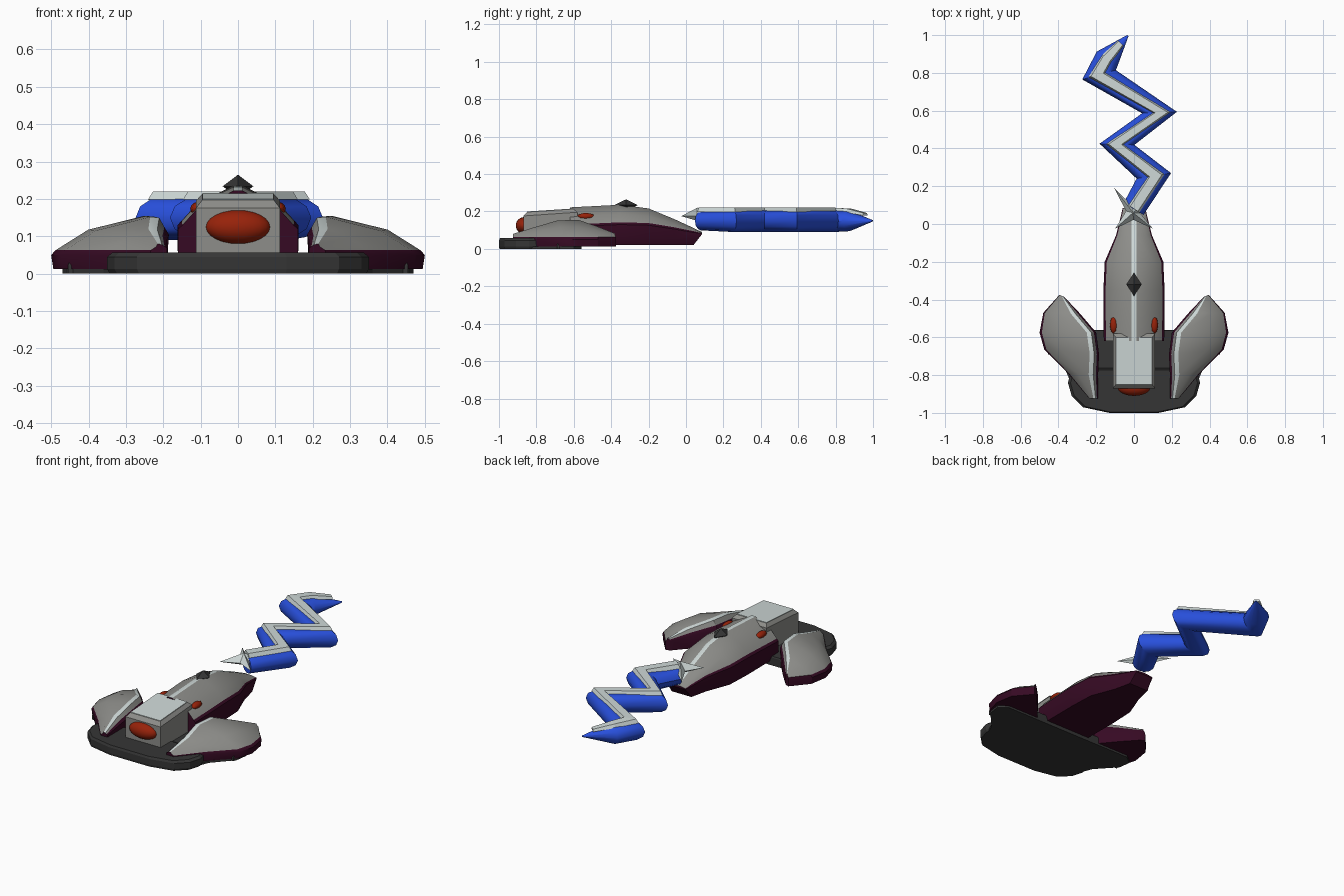
import bpy, bmesh, math
from mathutils import Vector

if "Cube" in bpy.data.objects:
    bpy.data.objects.remove(bpy.data.objects["Cube"])

def material(name, rgb):
    m = bpy.data.materials.new(name)
    m.diffuse_color = (*rgb, 1)
    m.use_nodes = True
    m.node_tree.nodes["Principled BSDF"].inputs["Base Color"].default_value = m.diffuse_color
    return m

GREY = material("warm grey", (0.27, 0.27, 0.255))
LIGHT = material("pale grey", (0.62, 0.69, 0.68))
PURPLE = material("dark maroon", (0.037, 0.003, 0.017))
DARK = material("charcoal", (0.036, 0.036, 0.036))
RED = material("rust red", (0.31, 0.016, 0.003))
BLUE = material("bright blue", (0.022, 0.082, 0.74))

def finish(name, bm, mats, smooth=0):
    bmesh.ops.recalc_face_normals(bm, faces=bm.faces)
    me = bpy.data.meshes.new(name)
    bm.to_mesh(me)
    bm.free()
    for m in mats:
        me.materials.append(m)
    if smooth:
        me.shade_smooth()
        me.set_sharp_from_angle(angle=math.radians(smooth))
    ob = bpy.data.objects.new(name, me)
    bpy.context.collection.objects.link(ob)
    return ob

def loft(name, rings, mats, strips=None, smooth=0):
    """Skin closed rings; strips gives the material index of each ring segment."""
    bm = bmesh.new()
    vs = [[bm.verts.new(p) for p in r] for r in rings]
    n = len(vs[0])
    for a, b in zip(vs, vs[1:]):
        for i in range(n):
            j = (i + 1) % n
            f = bm.faces.new((a[i], a[j], b[j], b[i]))
            f.material_index = strips[i] if strips else 0
    for r in (vs[0], vs[-1]):
        bm.faces.new(r)
    return finish(name, bm, mats, smooth)

def slab(name, outline, levels, mat, centre=(0, 0)):
    """Stack of scaled outlines; levels are (z, scale)."""
    cx, cy = centre
    return loft(name, [[(cx + (x - cx) * s, cy + (y - cy) * s, z) for x, y in outline]
                       for z, s in levels], [mat])

def mirrored(half):
    return half + [(-x, y) for x, y in reversed(half)]

def rect(x0, x1, y0, y1):
    return [(x0, y0), (x1, y0), (x1, y1), (x0, y1)]

def ellipsoid(name, loc, size, mat, u=16, v=10, smooth=45):
    bm = bmesh.new()
    bmesh.ops.create_uvsphere(bm, u_segments=u, v_segments=v, radius=1)
    for w in bm.verts:
        w.co = Vector([c * s + l for c, s, l in zip(w.co, size, loc)])
    return finish(name, bm, [mat], smooth)

# Base: front bumper slab, rear deck and thin sole
slab("front_bumper", mirrored([(0.13, -1.0), (0.27, -0.97), (0.33, -0.91), (0.35, -0.84), (0.33, -0.77)]),
     [(0.0, 0.98), (0.012, 1), (0.045, 1), (0.057, 0.96)], DARK, (0, -0.87))
slab("rear_deck", rect(-0.22, 0.22, -0.765, -0.56), [(0.0, 1), (0.045, 1), (0.052, 0.97)], DARK, (0, -0.66))
slab("sole", mirrored([(0.2, -0.975), (0.31, -0.9), (0.36, -0.78), (0.46, -0.67), (0.47, -0.6), (0.42, -0.56)]),
     [(0.0, 1), (0.012, 1)], DARK)

# Hull: maroon tub, grey upper faces, pale ridge
rings = []
for y, w, zb, zr, zt in [(-0.62, 0.16, 0.02, 0.13, 0.222), (-0.35, 0.162, 0.02, 0.142, 0.236),
                         (-0.2, 0.155, 0.02, 0.138, 0.216), (-0.06, 0.095, 0.02, 0.115, 0.158),
                         (0.04, 0.07, 0.02, 0.095, 0.112), (0.085, 0.06, 0.078, 0.084, 0.09)]:
    half = [(0.9 * w, zb), (w, zb + 0.35 * (zr - zb)), (w, zr - 0.1 * (zr - zb)),
            (0.93 * w, zr), (0.68 * w, zr + 0.48 * (zt - zr)), (0.012, zt)]
    rings.append([(x, y, z) for x, z in mirrored(half)])
loft("hull", rings, [PURPLE, GREY, LIGHT], [0, 0, 0, 1, 1, 2, 1, 1, 0, 0, 0, 0], 30)

# Engine box with sloping pale lid and big oval lamp; levels: z front, z back, half width, y range
def sloped(levels):
    return [[(x, y, zf if y == y0 else zb) for x, y in rect(-a, a, y0, y1)] for zf, zb, a, y0, y1 in levels]

loft("engine_box", sloped([(0.045, 0.045, 0.112, -0.87, -0.58), (0.176, 0.196, 0.112, -0.87, -0.58),
                           (0.197, 0.213, 0.096, -0.85, -0.6)]), [GREY])
loft("engine_lid", sloped([(0.195, 0.211, 0.095, -0.849, -0.601), (0.2, 0.216, 0.095, -0.849, -0.601)]), [LIGHT])
ellipsoid("front_lamp", (0, -0.865, 0.125), (0.087, 0.045, 0.045), RED, 24, 12)

# Fin diamond on the ridge
ellipsoid("ridge_diamond", (0, -0.32, 0.234), (0.041, 0.063, 0.031), DARK, 4, 2, 0)

# Side wings, lamps and skids
stations = [(0.19, -0.925, 0.235, -0.925, 0.078), (0.19, -0.8, 0.35, -0.79, 0.118),
            (0.185, -0.69, 0.475, -0.665, 0.15), (0.2, -0.575, 0.5, -0.575, 0.153),
            (0.285, -0.475, 0.48, -0.47, 0.118), (0.37, -0.385, 0.395, -0.375, 0.08)]
for side, s in (("right", 1), ("left", -1)):
    rings = []
    for xi, yi, xo, yo, zt in stations:
        w = math.hypot(xo - xi, yo - yi)
        t1, t2, t3 = min(0.012 / w, 0.15), min(0.026 / w, 0.3), min(0.05 / w, 0.55)
        h = zt - 0.06
        sect = [(0.02, 0.012), (0, 0.06 + 0.5 * h), (t1, 0.06 + 0.72 * h), (t2, zt), (t3, zt + 0.002),
                (0.67, 0.06 + 0.62 * h), (0.96, 0.063), (1, 0.05), (0.98, 0.012)]
        rings.append([(s * (xi + (xo - xi) * t), yi + (yo - yi) * t, z) for t, z in sect])
    loft(side + "_wing", rings, [PURPLE, GREY, LIGHT], [0, 0, 1, 2, 1, 1, 0, 0, 0], 30)
    ellipsoid(side + "_lamp", (s * 0.107, -0.535, 0.174), (0.021, 0.046, 0.018), RED, 8, 6)
    slab(side + "_skid", rect(s * 0.4, s * 0.455, -0.69, -0.6), [(0.0, 1), (0.022, 1), (0.03, 0.9)],
         DARK, (s * 0.428, -0.645))

# Zigzag bolt: mitred tube with pale strip on top
path = [(-0.002, 0.08, 0.85), (0.105, 0.255, 1), (-0.09, 0.422, 1), (0.135, 0.59, 1),
        (-0.185, 0.79, 1), (-0.142, 0.875, 0.92), (-0.032, 0.998, 0.06)]

def sweep(points, section, limit):
    """section holds (sideways, z) offsets; corners are mitred up to limit."""
    out = []
    P = [Vector(p[:2]) for p in points]
    for i, p in enumerate(P):
        d0 = (p - P[max(i - 1, 0)]).normalized()
        d1 = (P[min(i + 1, len(P) - 1)] - p).normalized()
        t = (d0 + d1).normalized()
        side = Vector((t.y, -t.x))
        k = min(1 / max(0.3, t.dot(d1 if d1.length else d0)), limit) * points[i][2]
        out.append([(p.x + side.x * u * k, p.y + side.y * u * k, 0.15 + z * points[i][2])
                    for u, z in section])
    return out

round_section = [(0.072 * math.cos(math.radians(a)), 0.06 * math.sin(math.radians(a)))
                 for a in range(0, 360, 30)]
loft("bolt", sweep(path, round_section, 1.28), [BLUE], smooth=35)
strip = [(0.0, 0.08, 1), (0.115, 0.255, 1), (-0.1, 0.422, 1), (0.145, 0.59, 1), (-0.195, 0.79, 1),
         (-0.145, 0.875, 0.92), (-0.07, 0.958, 0.6)]
loft("bolt_strip", sweep(strip, [(-0.034, 0.048), (0.034, 0.048), (0.024, 0.07), (-0.024, 0.07)], 1.4), [LIGHT])

# Muzzle spark: four-pointed star
bm = bmesh.new()
tips = [(-0.105, 0.19), (-0.1, -0.025), (0.1, -0.025), (0.075, 0.13)]
c = Vector((-0.005, 0.06))
outline = []
for a, b in zip(tips, tips[1:] + tips[:1]):
    notch = c + ((Vector(a) + Vector(b)) / 2 - c).normalized() * 0.038
    outline += [bm.verts.new((*a, 0.175)), bm.verts.new((*notch, 0.175))]
for z in (0.22, 0.15):
    apex = bm.verts.new((c.x, c.y, z))
    for i in range(8):
        bm.faces.new((outline[i], outline[(i + 1) % 8], apex))
finish("muzzle_spark", bm, [LIGHT])
